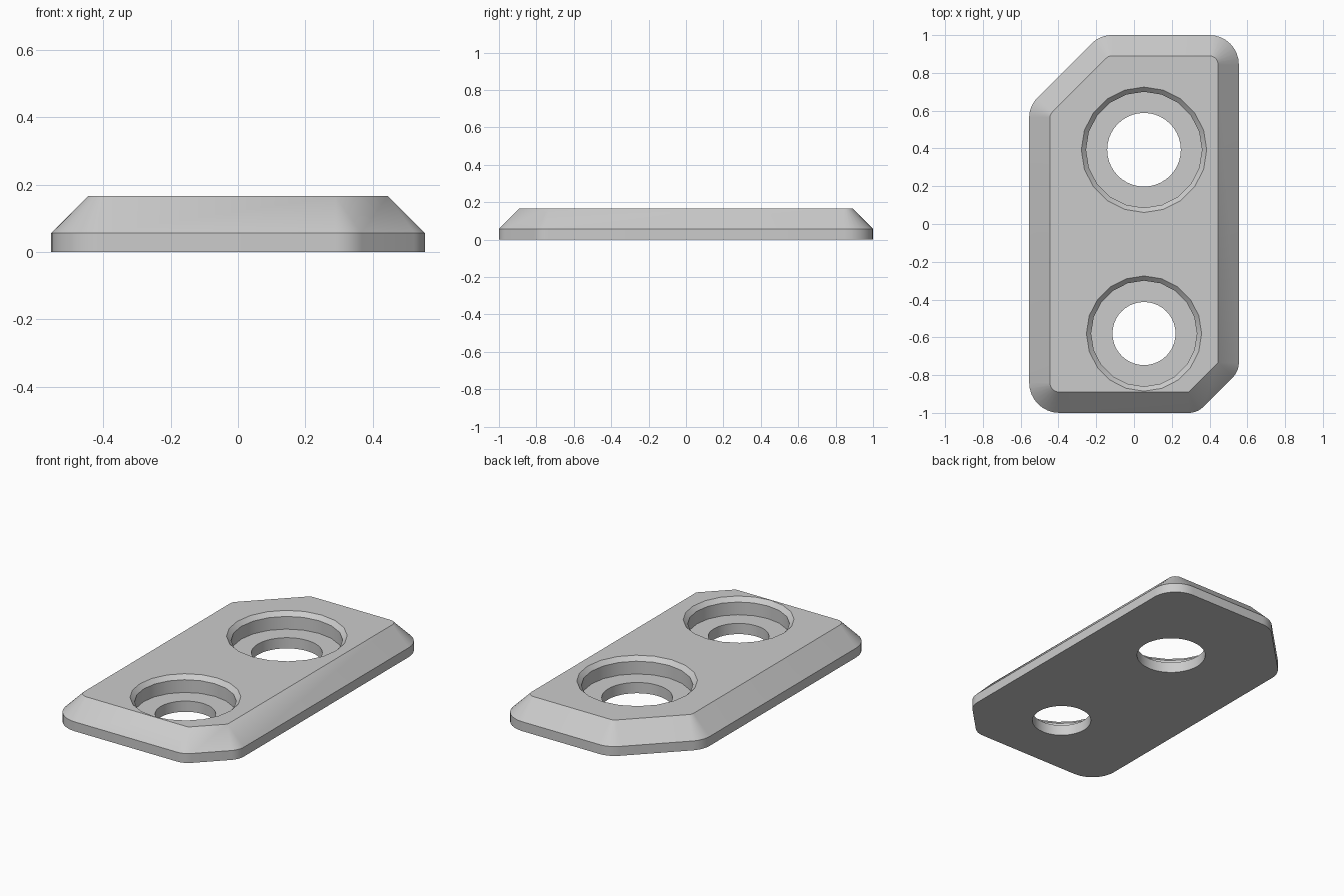
import bpy
import bmesh
from math import pi, sin, cos
from mathutils import Vector

if "Cube" in bpy.data.objects:
    bpy.data.objects.remove(bpy.data.objects["Cube"])

HEIGHT, EDGE_Z, INSET = 0.167, 0.057, 0.11

grey = bpy.data.materials.new("light grey")
grey.use_nodes = True
colour = (0.6, 0.6, 0.6, 1)
grey.diffuse_color = colour
grey.node_tree.nodes["Principled BSDF"].inputs["Base Color"].default_value = colour

# Plate corners, counter-clockwise: x, y, rounding radius
CORNERS = [(0.555, -0.78, 0.11), (0.555, 1, 0.155), (-0.18, 1, 0.15),
           (-0.555, 0.625, 0.15), (-0.555, -1, 0.16), (0.335, -1, 0.11)]


def outline(inset, steps=8):
    """Rounded plate outline, offset inwards by inset."""
    points = []
    for i, (x, y, radius) in enumerate(CORNERS):
        p = Vector((x, y))
        before = (p - Vector(CORNERS[i - 1][:2])).normalized()
        after = (Vector(CORNERS[(i + 1) % len(CORNERS)][:2]) - p).normalized()
        n1 = Vector((before.y, -before.x))
        n2 = Vector((after.y, -after.x))
        centre = p - (n1 + n2) * radius / (1 + n1.dot(n2))
        turn = n1.angle(n2)
        for k in range(steps + 1):
            a = turn * k / steps
            direction = n1 * cos(a) + before * sin(a)
            points.append(centre + direction * (radius - inset))
    return points


def loft(name, rings):
    """Solid through a stack of (outline, z) rings with capped ends."""
    bm = bmesh.new()
    loops = [[bm.verts.new((p[0], p[1], z)) for p in ring] for ring, z in rings]
    for low, high in zip(loops, loops[1:]):
        n = len(low)
        for i in range(n):
            j = (i + 1) % n
            bm.faces.new((low[i], low[j], high[j], high[i]))
    bm.faces.new(loops[0][::-1])
    bm.faces.new(loops[-1])
    bmesh.ops.remove_doubles(bm, verts=bm.verts, dist=0.0001)
    bmesh.ops.recalc_face_normals(bm, faces=bm.faces)
    mesh = bpy.data.meshes.new(name)
    bm.to_mesh(mesh)
    bm.free()
    obj = bpy.data.objects.new(name, mesh)
    bpy.context.collection.objects.link(obj)
    mesh.materials.append(grey)
    return obj


def circle(x, y, radius, sides):
    return [(x + radius * cos(2 * pi * i / sides),
             y + radius * sin(2 * pi * i / sides)) for i in range(sides)]


def cut(target, cutter):
    cutter.hide_render = True
    mod = target.modifiers.new("cut", "BOOLEAN")
    mod.operation = "DIFFERENCE"
    mod.solver = "EXACT"
    mod.object = cutter
    bpy.context.view_layer.objects.active = target
    bpy.ops.object.modifier_apply(modifier=mod.name)
    bpy.data.objects.remove(cutter)


# Plate with upright rim and sloped edge
plate = loft("mounting_plate", [(outline(0), 0), (outline(0), EDGE_Z),
                                (outline(INSET), HEIGHT)])

# Counterbored holes with a chamfered mouth
BORE_Z, CHAMFER = 0.065, 0.025
for x, y, hole, bore in [(0.053, 0.393, 0.195, 0.307), (0.053, -0.58, 0.167, 0.28)]:
    mouth = bore + CHAMFER
    cut(plate, loft("bore_cutter", [
        (circle(x, y, bore, 20), BORE_Z),
        (circle(x, y, bore, 20), HEIGHT - CHAMFER),
        (circle(x, y, mouth, 20), HEIGHT),
        (circle(x, y, mouth, 20), HEIGHT + 0.1)]))
    cut(plate, loft("hole_cutter", [(circle(x, y, hole, 40), -0.1),
                                    (circle(x, y, hole, 40), HEIGHT + 0.1)]))

bpy.ops.object.select_all(action="DESELECT")
plate.select_set(True)
bpy.context.view_layer.objects.active = plate
bpy.ops.object.shade_smooth_by_angle(angle=pi / 7)
